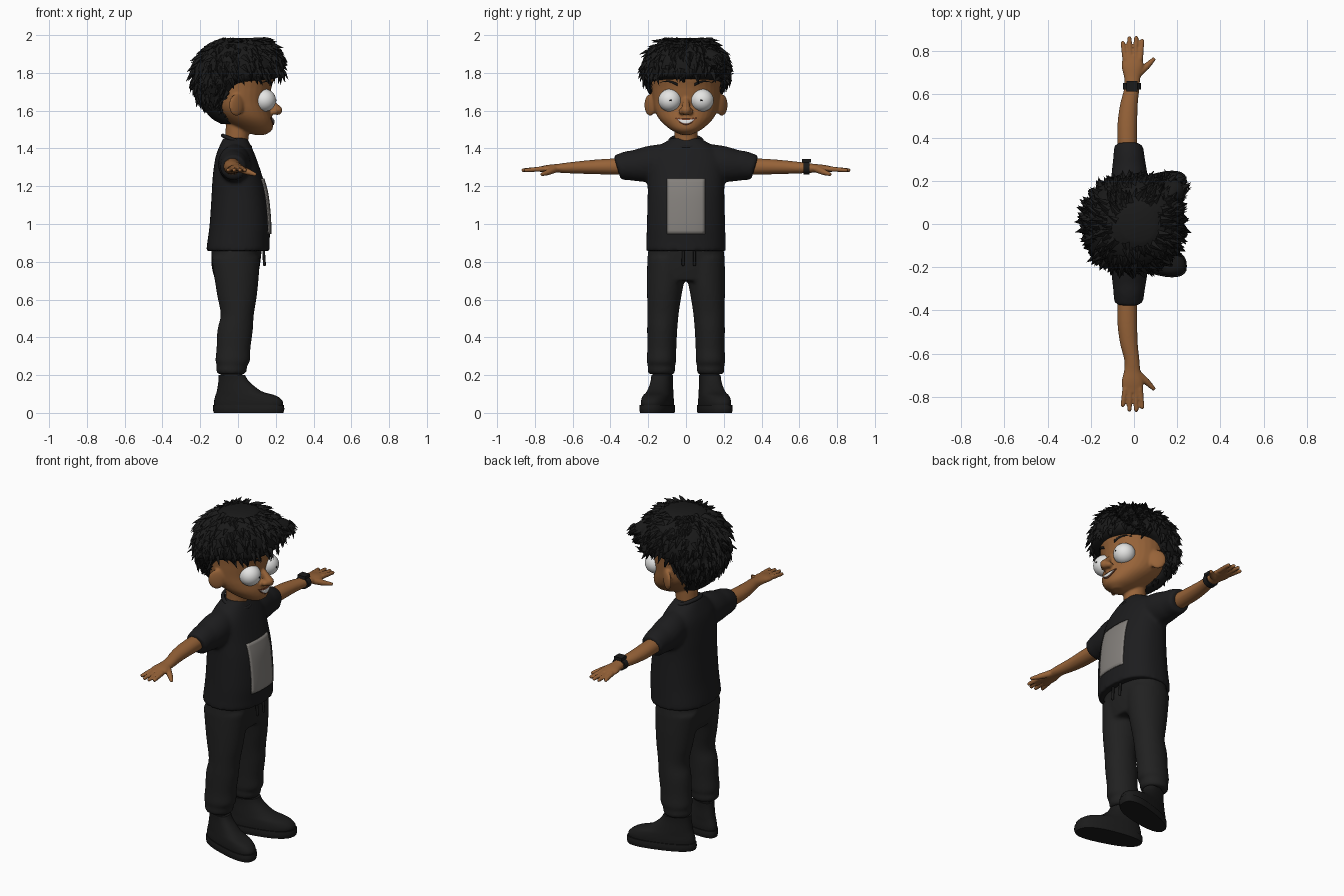
import bpy, bmesh, math, random
from mathutils import Vector, Matrix
from mathutils.bvhtree import BVHTree

if "Cube" in bpy.data.objects:
    bpy.data.objects.remove(bpy.data.objects["Cube"])

random.seed(4)


def material(name, *rgb):
    m = bpy.data.materials.new(name)
    m.diffuse_color = (*rgb, 1)
    m.use_nodes = True
    m.node_tree.nodes["Principled BSDF"].inputs["Base Color"].default_value = m.diffuse_color
    return m


SKIN = material("skin brown", 0.31, 0.125, 0.04)
HAIR = material("hair black", 0.010, 0.010, 0.010)
SHIRT = material("shirt black", 0.012, 0.012, 0.013)
TROUSERS = material("trouser charcoal", 0.015, 0.015, 0.015)
SHOE = material("shoe black", 0.011, 0.011, 0.011)
WHITE = material("eye white", 0.78, 0.78, 0.77)
PRINT = material("print grey", 0.23, 0.215, 0.20)
LIP = material("lip brown", 0.16, 0.045, 0.02)


def make(name, bm, mat, mirror=False, voxel=0, smooth=4, angle=50):
    bmesh.ops.recalc_face_normals(bm, faces=bm.faces[:])
    me = bpy.data.meshes.new(name)
    bm.to_mesh(me)
    me.materials.append(mat)
    ob = bpy.data.objects.new(name, me)
    bpy.context.collection.objects.link(ob)
    bpy.ops.object.select_all(action='DESELECT')
    ob.select_set(True)
    bpy.context.view_layer.objects.active = ob
    bpy.ops.object.shade_smooth_by_angle(angle=math.radians(angle))
    if mirror:
        m = ob.modifiers.new("mirror", 'MIRROR')
        m.use_axis = (False, True, False)
        m.use_mirror_merge = False
    if voxel:
        r = ob.modifiers.new("fuse", 'REMESH')
        r.mode, r.voxel_size, r.use_smooth_shade = 'VOXEL', voxel, True
        s = ob.modifiers.new("soften", 'SMOOTH')
        s.factor, s.iterations = 0.5, smooth
    return ob


def loft(bm, rings, axis='z', n=32, p=2.0, steps=4, warp=None):
    """rings: (position along axis, centre x, other centre, radius x, other radius)"""
    R = [Vector(r) for r in rings]
    path = []
    for i in range(len(R) - 1):
        a, b, c, d = R[max(i - 1, 0)], R[i], R[i + 1], R[min(i + 2, len(R) - 1)]
        for k in range(steps):
            t = k / steps
            path.append(0.5 * (2 * b + (c - a) * t + (2 * a - 5 * b + 4 * c - d) * t * t
                               + (3 * b - a - 3 * c + d) * t ** 3))
    path.append(R[-1])

    def vert(t, u, v):
        co = Vector((u, v, t)) if axis == 'z' else Vector((u, t, v))
        return bm.verts.new(warp(co) if warp else co)
    loops = []
    for t, cu, cv, ru, rv in path:
        ring = []
        for j in range(n):
            a = 2 * math.pi * j / n
            c, s = math.cos(a), math.sin(a)
            ring.append(vert(t, cu + ru * math.copysign(abs(c) ** (2 / p), c),
                             cv + rv * math.copysign(abs(s) ** (2 / p), s)))
        loops.append(ring)
    for A, B in zip(loops, loops[1:]):
        for j in range(n):
            bm.faces.new((A[j], A[(j + 1) % n], B[(j + 1) % n], B[j]))
    for ring, q in ((loops[0], path[0]), (loops[-1], path[-1])):
        c = vert(q[0], q[1], q[2])
        for j in range(n):
            bm.faces.new((ring[j], ring[(j + 1) % n], c))


def capsule(bm, p, q, r1, r2, seg=14):
    p, q = Vector(p), Vector(q)
    rot = (q - p).to_track_quat('Z', 'Y').to_matrix()
    vs = bmesh.ops.create_uvsphere(bm, u_segments=seg, v_segments=9, radius=1)['verts']
    for v in vs:
        v.co = (q if v.co.z > 0 else p) + rot @ (v.co * (r2 if v.co.z > 0 else r1))


def ellipsoid(bm, c, r, rz=0, seg=28):
    mat = Matrix.Translation(c) @ Matrix.Rotation(math.radians(rz), 4, 'Z') @ Matrix.Diagonal((*r, 1))
    bmesh.ops.create_uvsphere(bm, u_segments=seg, v_segments=seg // 2, radius=1, matrix=mat)


def patch(name, target, mat, fn, nu, nv, lift, mirror=False):
    """thin plate laid on the front of a target; fn(u, v) gives (y, z)"""
    bpy.context.view_layer.update()
    tree = BVHTree.FromObject(target, bpy.context.evaluated_depsgraph_get())
    bm = bmesh.new()
    g = []
    for i in range(nu + 1):
        row = []
        for j in range(nv + 1):
            y, z = fn(i / nu, j / nv)
            hit = tree.ray_cast(Vector((1, y, z)), Vector((-1, 0, 0)))[0]
            row.append(bm.verts.new((hit.x + lift, y, z)))
        g.append(row)
    for i in range(nu):
        for j in range(nv):
            bm.faces.new((g[i][j], g[i + 1][j], g[i + 1][j + 1], g[i][j + 1]))
    ob = make(name, bm, mat, mirror)
    s = ob.modifiers.new("thickness", 'SOLIDIFY')
    s.thickness, s.offset = 0.006, 0


# head, neck, nose and ears
bm = bmesh.new()
loft(bm, [(1.472, .115, 0, .03, .025), (1.50, .092, 0, .09, .082), (1.55, .052, 0, .132, .138),
          (1.60, .018, 0, .155, .166), (1.65, 0, 0, .166, .177), (1.72, -.005, 0, .182, .182),
          (1.80, 0, 0, .19, .18), (1.90, 0, 0, .13, .13)])
capsule(bm, (-.01, 0, 1.38), (0, 0, 1.56), .06, .065, 24)
capsule(bm, (.162, 0, 1.66), (.208, 0, 1.603), .014, .027)
for s in (1, -1):
    ellipsoid(bm, (.192, s * .023, 1.595), (.02, .017, .016))
    ellipsoid(bm, (-.008, s * .190, 1.63), (.048, .016, .058), -35 * s)
head = make("head", bm, SKIN, voxel=.007, smooth=3)

# eyes, pupils, brows and smile
bm = bmesh.new()
ellipsoid(bm, (.140, .085, 1.655), (.061, .062, .060))
make("eye", bm, WHITE, True)
bm = bmesh.new()
ellipsoid(bm, (.200, .082, 1.655), (.004, .005, .005), seg=12)
make("pupil", bm, HAIR, True)
patch("eyebrow", head, HAIR, lambda u, v: (.045 + .09 * u, 1.738 + .018 * math.sin(math.pi * u * .8)
                                          + .012 * (v - .5) * (1.1 - u)), 10, 2, .003, True)


def smile(w, h):
    return lambda u, v: ((2 * u - 1) * w, 1.541 + 7 * ((2 * u - 1) * w) ** 2
                         + h * (v - .5) * (1.02 - (2 * u - 1) ** 2))


patch("lips", head, LIP, smile(.056, .032), 16, 4, .002)
patch("teeth", head, WHITE, smile(.046, .019), 16, 4, .006)

# hair mass
bm = bmesh.new()
loft(bm, [(1.53, -.055, 0, .035, .06), (1.56, -.085, 0, .055, .10), (1.62, -.11, 0, .078, .145),
          (1.70, -.095, 0, .122, .185), (1.745, -.08, 0, .152, .208), (1.775, -.01, 0, .222, .218),
          (1.83, .0, 0, .230, .222), (1.90, .012, 0, .202, .196), (1.95, .018, 0, .152, .15),
          (1.985, .02, 0, .075, .08)], n=36, p=2.2)
capsule(bm, (.10, .03, 1.925), (.185, .155, 1.865), .045, .05)
capsule(bm, (.185, .155, 1.865), (.13, .195, 1.79), .045, .025)
bmesh.ops.recalc_face_normals(bm, faces=bm.faces[:])
spots = [(f.calc_center_median(), f.normal.copy(), f.calc_area()) for f in bm.faces]
make("hair", bm, HAIR)

# hair tufts combed away from the crown
bm = bmesh.new()
crown = Vector((-.04, 0, 2.0))
for c, nrm, _ in random.choices(spots, weights=[s[2] for s in spots], k=1100):
    if nrm.z < -.55 or c.z > 1.98:
        continue
    flow = c - crown
    flow = (flow - nrm * flow.dot(nrm)).normalized()
    flow = (flow + Vector([random.uniform(-.35, .35) for _ in range(3)])).normalized()
    side = flow.cross(nrm).normalized()
    size = random.uniform(.75, 1.2) * (.55 if c.z < 1.66 else 1)
    c = c + side * random.uniform(-.012, .012)
    base = [c + side * (.017 * size * a) + nrm * (.011 * size * b)
            for a, b in ((1, 0), (0, 1), (-1, 0), (0, -1))]
    mid = c + flow * .02 * size + nrm * .016 * size
    vs = [bm.verts.new(b) for b in base]
    peak, tip = bm.verts.new(mid), bm.verts.new(c + flow * .058 * size + nrm * .013 * size)
    for f in ((0, 1, peak), (1, 2, peak), (0, peak, tip), (peak, 2, tip), (2, 3, tip), (3, 0, tip)):
        bm.faces.new([vs[i] if isinstance(i, int) else i for i in f])
make("hair_tufts", bm, HAIR, angle=25)

# T-shirt with sleeves
bm = bmesh.new()
loft(bm, [(.858, 0, 0, .168, .212), (.90, .002, 0, .165, .210), (1.0, .010, 0, .160, .207),
          (1.15, .008, 0, .148, .203), (1.25, -.002, 0, .132, .203), (1.35, -.012, 0, .108, .198),
          (1.41, -.014, 0, .085, .145), (1.455, -.015, 0, .062, .075)], n=48, p=2.35)
for s in (1, -1):
    loft(bm, [(s * .10, -.015, 1.325, .08, .10), (s * .20, -.02, 1.318, .086, .096),
              (s * .30, -.023, 1.307, .074, .077), (s * .365, -.025, 1.298, .067, .064)], axis='y',
         warp=lambda c, s=s: c + Vector((0, s * .3 * (c.z - 1.3) * (abs(c.y) > .28), 0)))
shirt = make("t_shirt", bm, SHIRT, voxel=.011, smooth=5)

# neckline band, higher at the back
bm = bmesh.new()
pts = [(-.008 + .072 * math.cos(a), .084 * math.sin(a), 1.438 - .03 * math.cos(a))
       for a in [k * math.pi / 16 for k in range(32)]]
for k in range(32):
    capsule(bm, pts[k], pts[(k + 1) % 32], .011, .011, 8)
make("neck_band", bm, SHIRT)

# plain print panel on the chest
patch("chest_panel", shirt, PRINT, lambda u, v: (-.1 + .2 * u, .948 + .292 * v), 12, 16, .004)

# arms and hands
bm = bmesh.new()
loft(bm, [(.30, -.03, 1.305, .045, .046), (.45, -.031, 1.303, .046, .040), (.55, -.024, 1.30, .041, .034),
          (.63, -.010, 1.297, .035, .028), (.68, -.008, 1.295, .038, .023), (.73, -.007, 1.293, .050, .020),
          (.78, -.006, 1.290, .046, .013)], axis='y')
for x0, x1, y1 in ((-.040, -.052, .838), (-.018, -.021, .860), (.006, .010, .861), (.028, .038, .848)):
    capsule(bm, (x0, .765, 1.291), (x1, y1, 1.285), .0145, .0105)
capsule(bm, (.022, .70, 1.288), (.060, .732, 1.273), .02, .016)
capsule(bm, (.060, .732, 1.273), (.090, .762, 1.263), .016, .010)
make("arm_and_hand", bm, SKIN, True, voxel=.0055, smooth=2)

# wrist watch
bm = bmesh.new()
loft(bm, [(.622, -.01, 1.297, .042, .036), (.654, -.009, 1.297, .042, .035)], axis='y', steps=1)
bmesh.ops.create_cube(bm, size=1, matrix=Matrix.Translation((-.009, .638, 1.334)) @ Matrix.Diagonal((.05, .048, .018, 1)))
make("wrist_watch", bm, SHOE, angle=30)

# trousers
bm = bmesh.new()
loft(bm, [(.70, -.01, 0, .11, .175), (.78, -.012, 0, .128, .205), (.90, -.005, 0, .135, .195)], p=2.3)
for s in (1, -1):
    loft(bm, [(.205, -.035, s * .130, .070, .066), (.225, -.035, s * .130, .082, .074),
              (.25, -.032, s * .130, .080, .072), (.275, -.028, s * .130, .092, .078),
              (.34, -.024, s * .128, .090, .077), (.44, -.015, s * .126, .094, .080),
              (.52, -.004, s * .122, .088, .083), (.62, -.005, s * .115, .105, .091),
              (.72, -.008, s * .106, .118, .101), (.82, -.012, s * .10, .128, .105)])
make("trousers", bm, TROUSERS, voxel=.011, smooth=4)

# drawstrings
bm = bmesh.new()
for y in (-.015, .045):
    capsule(bm, (.135, y, .87), (.14, y, .785), .007, .008, 8)
make("drawstrings", bm, SHOE)


# shoes, toes turned outward
def splay(c):
    return Vector((c.x, .133 + .25 * c.x + c.y * (1 + .7 * c.x), c.z))


bm = bmesh.new()
loft(bm, [(.03, .055, 0, .180, .066), (.06, .055, 0, .182, .067), (.09, .042, 0, .162, .064),
          (.115, .006, 0, .118, .060), (.165, -.022, 0, .082, .054), (.20, -.032, 0, .070, .054)],
     p=2.4, warp=splay)
loft(bm, [(.14, -.035, 0, .058, .05), (.24, -.035, 0, .058, .052)], warp=splay)
make("shoe", bm, SHOE, True)
bm = bmesh.new()
loft(bm, [(0, .056, 0, .184, .070), (.02, .056, 0, .189, .073), (.042, .056, 0, .187, .071)],
     p=2.5, warp=splay)
make("shoe_sole", bm, SHOE, True)

# laces
bm = bmesh.new()
for x, z in ((.135, .108), (.105, .124), (.078, .145), (.055, .168)):
    capsule(bm, splay(Vector((x - .02, -.032, z - .004))), splay(Vector((x - .02, .032, z - .004))), .008, .008, 8)
make("laces", bm, SHOE, True)
